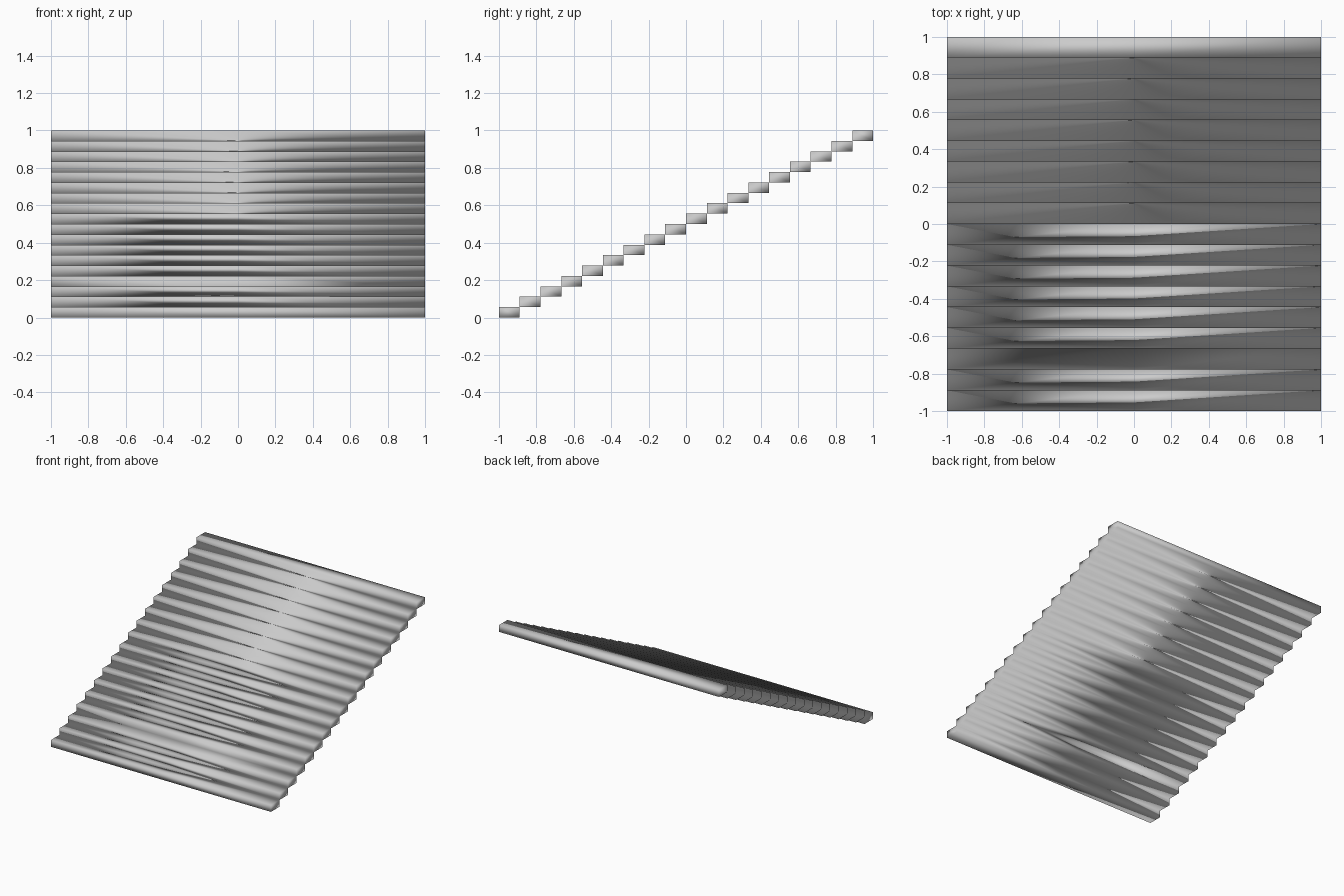
import bpy, bmesh
from mathutils import Matrix

if "Cube" in bpy.data.objects:
    bpy.data.objects.remove(bpy.data.objects["Cube"])

STEPS = 18
WIDTH, RUN, RISE = 2.0, 2.0 / STEPS, 1.0 / STEPS

# One tread block at the bottom front, with an edge loop down the middle
bm = bmesh.new()
bmesh.ops.create_cube(bm, size=1.0, matrix=Matrix.Translation((0, -1 + RUN / 2, RISE / 2))
                      @ Matrix.Diagonal((WIDTH, RUN, RISE, 1)))
bmesh.ops.bisect_plane(bm, geom=bm.verts[:] + bm.edges[:] + bm.faces[:],
                       plane_co=(0, 0, 0), plane_no=(1, 0, 0))
for f in bm.faces:
    f.smooth = True
mesh = bpy.data.meshes.new("stair_steps")
bm.to_mesh(mesh)
bm.free()
stairs = bpy.data.objects.new("stair_steps", mesh)
bpy.context.collection.objects.link(stairs)

# Repeat the block up the flight, welding the touching edges
arr = stairs.modifiers.new("flight", 'ARRAY')
arr.count = STEPS
arr.use_relative_offset = False
arr.use_constant_offset = True
arr.constant_offset_displace = (0, RUN, RISE)
arr.use_merge_vertices = True
arr.merge_threshold = 0.001
